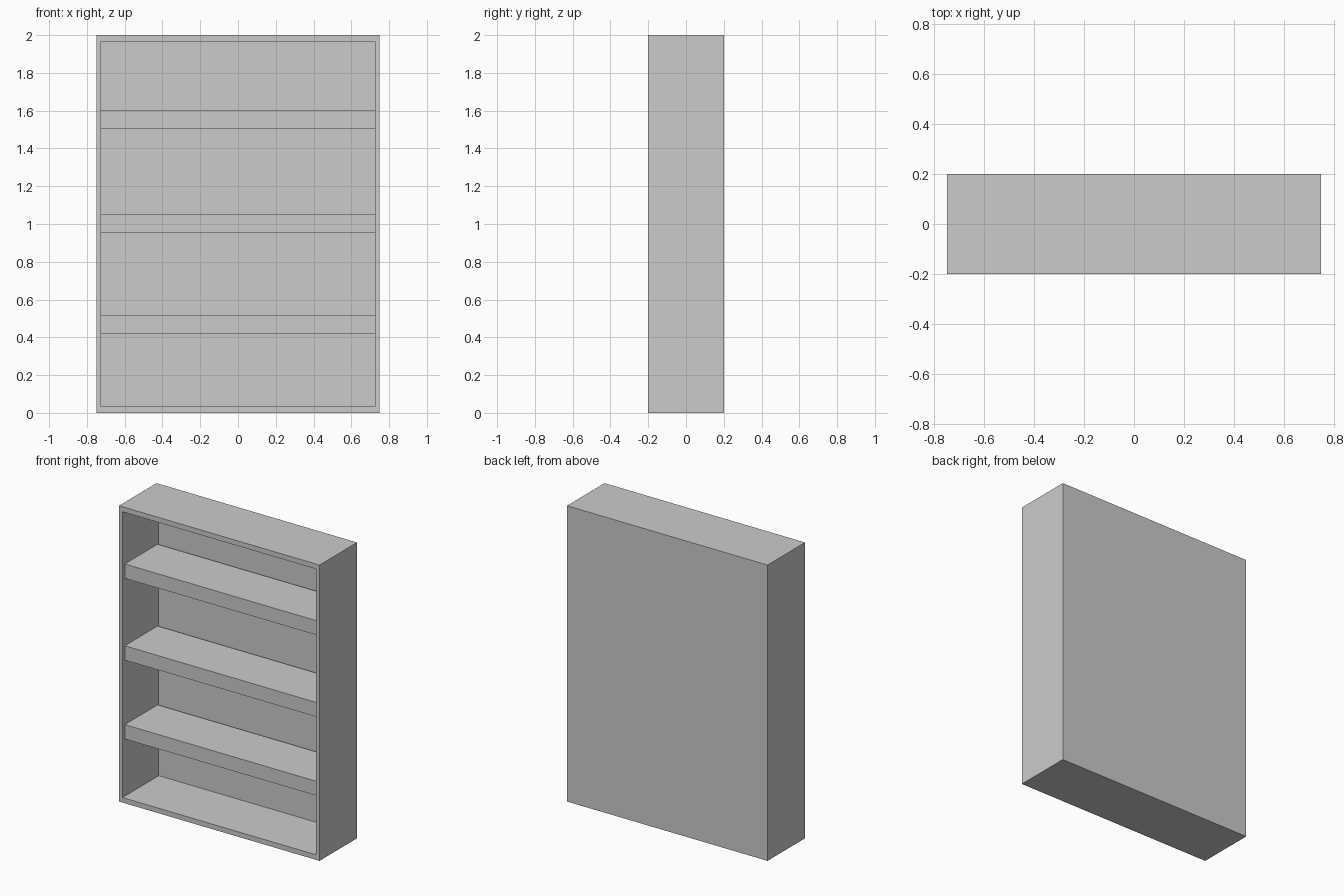
import bpy
import bmesh
from mathutils import Matrix, Vector

if "Cube" in bpy.data.objects:
    bpy.data.objects.remove(bpy.data.objects["Cube"])

WIDTH, DEPTH, HEIGHT = 1.5, 0.4, 2.0
SIDE, RAIL, BACK = 0.026, 0.034, 0.013   # carcass wall thicknesses
SHELF_DEPTH, SHELF_THICK = 0.35, 0.097


def make_box(name, size, centre):
    bm = bmesh.new()
    bmesh.ops.create_cube(bm, size=1.0,
                          matrix=Matrix.Translation(centre) @ Matrix.Diagonal((*size, 1)))
    return finish(name, bm)


def finish(name, bm):
    bmesh.ops.recalc_face_normals(bm, faces=bm.faces)
    mesh = bpy.data.meshes.new(name)
    bm.to_mesh(mesh)
    bm.free()
    obj = bpy.data.objects.new(name, mesh)
    bpy.context.collection.objects.link(obj)
    return obj


# Carcass: a solid box whose front is inset and pushed back to a thin back panel
bm = bmesh.new()
bmesh.ops.create_cube(bm, size=1.0,
                      matrix=Matrix.Translation((0, 0, HEIGHT / 2))
                      @ Matrix.Diagonal((WIDTH, DEPTH, HEIGHT, 1)))
bm.normal_update()
front = min(bm.faces, key=lambda f: f.calc_center_median().y)
bmesh.ops.inset_individual(bm, faces=[front], thickness=0.02)
for v in front.verts:
    v.co.x = (WIDTH / 2 - SIDE) * (1 if v.co.x > 0 else -1)
    v.co.z = HEIGHT - RAIL if v.co.z > HEIGHT / 2 else RAIL
recess = bmesh.ops.extrude_discrete_faces(bm, faces=[front])["faces"][0]
bmesh.ops.translate(bm, verts=recess.verts, vec=Vector((0, DEPTH - BACK, 0)))
finish("carcass", bm)

# Thick shelves, set slightly back from the front edge
for i, z in enumerate((0.469, 1.002, 1.555), 1):
    make_box(f"shelf_{i}", (WIDTH - 2 * SIDE, SHELF_DEPTH, SHELF_THICK), (0, 0, z))
